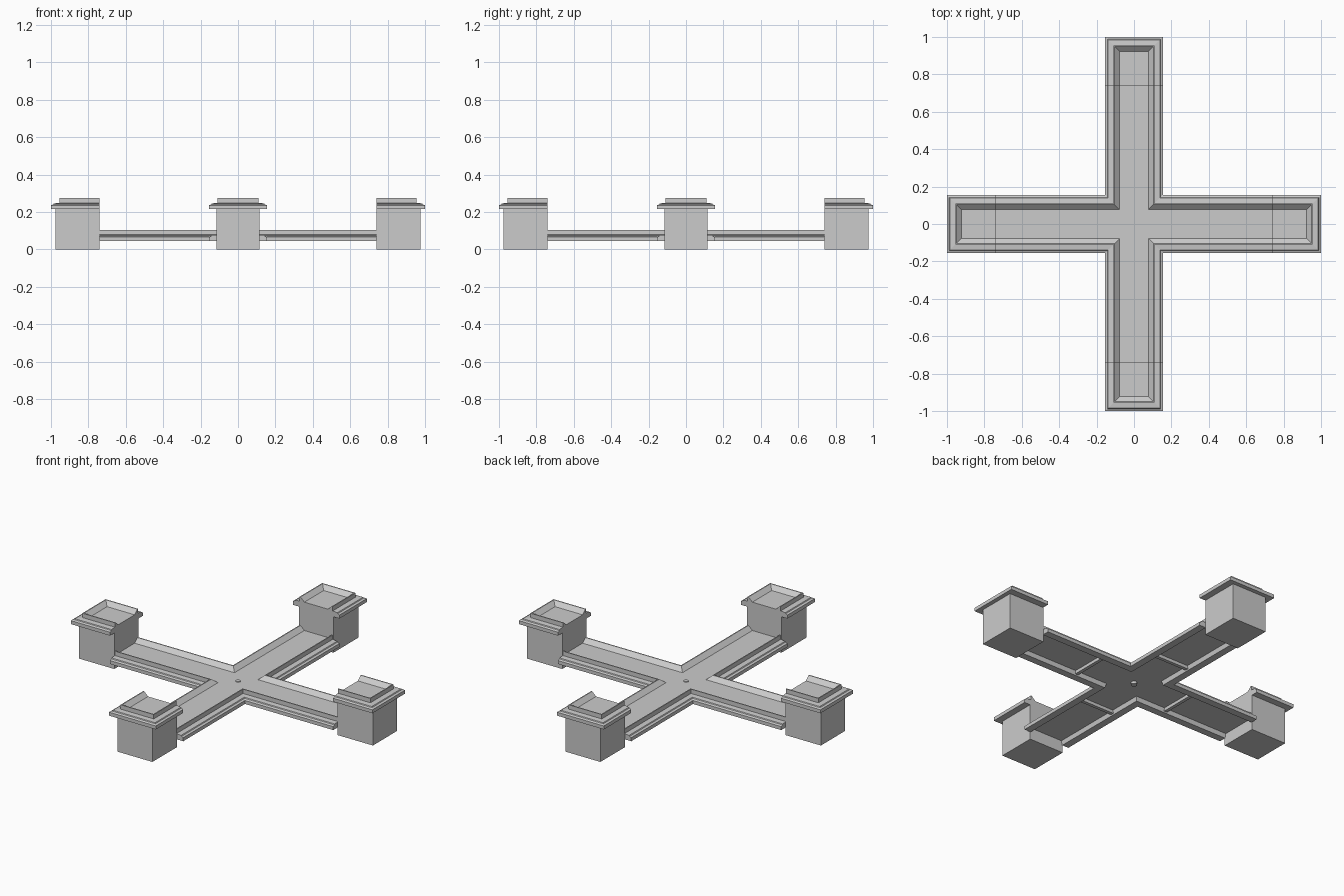
import bpy, bmesh, math
from mathutils import Matrix

if "Cube" in bpy.data.objects:
    bpy.data.objects.remove(bpy.data.objects["Cube"])

INNER = 0.74      # where the low arms meet the end posts
SEAM = 0.315      # edge of the middle piece


def finish(bm, name):
    bmesh.ops.recalc_face_normals(bm, faces=bm.faces)
    me = bpy.data.meshes.new(name)
    bm.to_mesh(me)
    bm.free()
    ob = bpy.data.objects.new(name, me)
    bpy.context.collection.objects.link(ob)
    return ob


def sweep(bm, outline, profile, ends, turn=0):
    """Stack offset outlines (half-width, z); close the cut ends with one face each."""
    rot = Matrix.Rotation(turn, 3, 'Z')
    loops = []
    for d, z in profile:
        ring = []
        for x, y in outline(d):
            v = bm.verts.new((x, y, z))
            v.co = rot @ v.co
            ring.append(v)
        loops.append(ring)
    n = len(loops[0])
    for i in range(n):
        j = (i + 1) % n
        if i in ends:
            bm.faces.new([r[i] for r in loops] + [r[j] for r in reversed(loops)])
        else:
            for a, b in zip(loops, loops[1:]):
                bm.faces.new((a[i], a[j], b[j], b[i]))
    bm.faces.new(loops[0])
    bm.faces.new(loops[-1])


def box(bm, x0, x1, w, z0, z1, turn):
    m = (Matrix.Rotation(turn, 4, 'Z')
         @ Matrix.Translation(((x0 + x1) / 2, 0, (z0 + z1) / 2))
         @ Matrix.Diagonal((x1 - x0, 2 * w, z1 - z0, 1)))
    bmesh.ops.create_cube(bm, size=1, matrix=m)


def plus(d):
    L = INNER
    return [(L, -d), (L, d), (d, d), (d, L), (-d, L), (-d, d),
            (-L, d), (-L, -d), (-d, -d), (-d, -L), (d, -L), (d, -d)]


def cap_outline(d):
    return [(INNER, d), (INNER, -d), (0.845 + d, -d), (0.845 + d, d)]


# moulding shared by the low arms and the post caps
moulding = [(0.155, 0.0), (0.155, 0.021), (0.143, 0.026), (0.14, 0.031),
            (0.11, 0.034), (0.11, 0.06), (0.104, 0.06), (0.078, 0.036)]

# low cross-shaped channel, hollow underneath
bm = bmesh.new()
profile = [(0.106, 0.071), (0.112, 0.045)] + [(d, z + 0.045) for d, z in moulding]
sweep(bm, plus, profile, {0, 3, 6, 9})
finish(bm, "cross_channel")

turns = [k * math.pi / 2 for k in range(4)]

# cross ribs under the seams
bm = bmesh.new()
for t in turns:
    box(bm, SEAM - 0.01, SEAM + 0.01, 0.109, 0.052, 0.0715, t)
finish(bm, "under_ribs")

# small boss in the middle
bm = bmesh.new()
bmesh.ops.create_cone(bm, cap_ends=True, segments=12, radius1=0.018, radius2=0.014,
                      depth=0.03, matrix=Matrix.Translation((0, 0, 0.07)))
finish(bm, "centre_boss")

# end posts with their moulded caps
for name, t in zip(("right", "back", "left", "front"), turns):
    bm = bmesh.new()
    box(bm, INNER, 0.975, 0.115, 0, 0.215, t)
    finish(bm, name + "_post")
    bm = bmesh.new()
    sweep(bm, cap_outline, [(d, z + 0.215) for d, z in moulding], {0}, t)
    finish(bm, name + "_post_cap")
